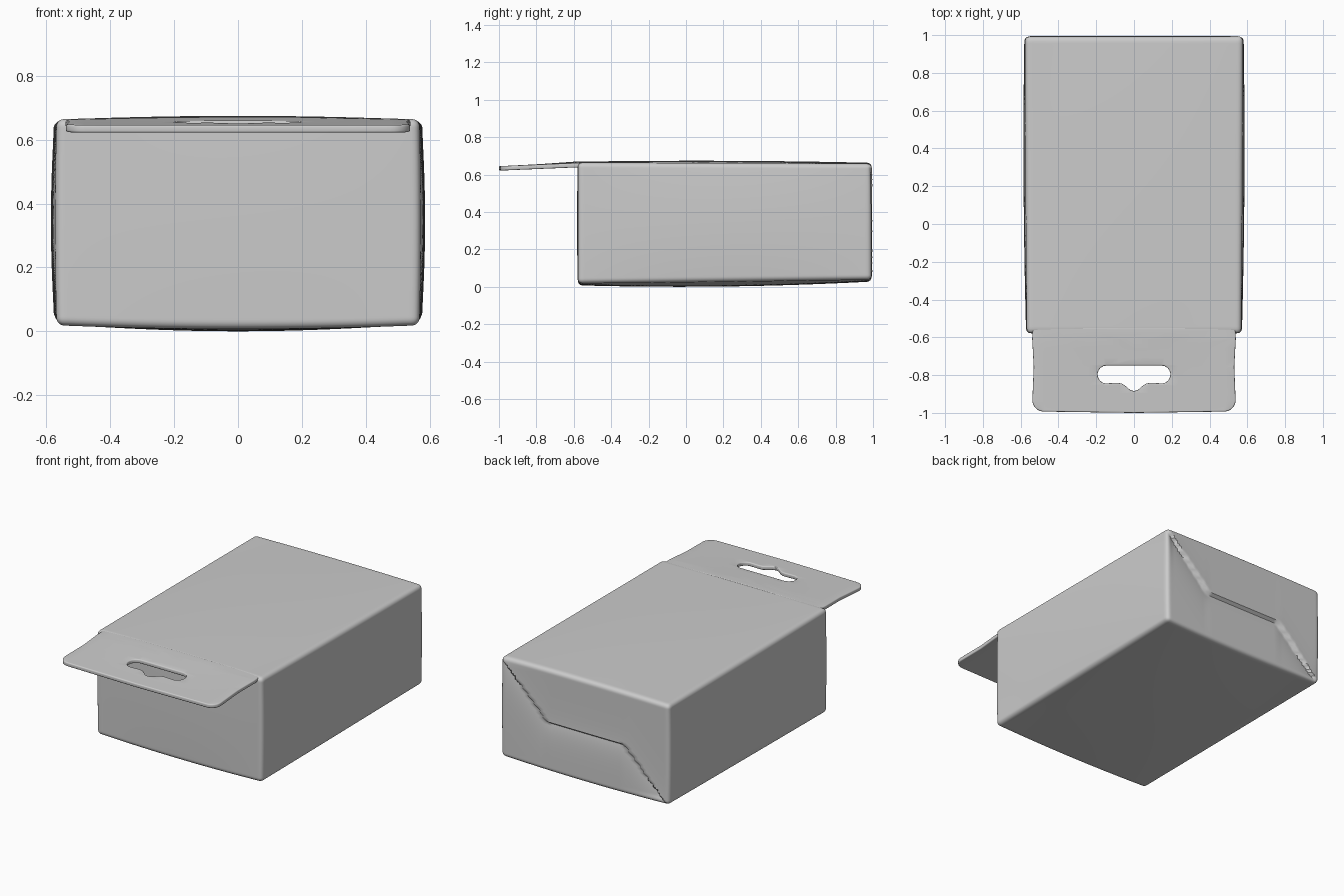
import bpy, bmesh, math
from mathutils import Vector

if "Cube" in bpy.data.objects:
    bpy.data.objects.remove(bpy.data.objects["Cube"])


def finish(bm, name, angle):
    mesh = bpy.data.meshes.new(name)
    bmesh.ops.recalc_face_normals(bm, faces=bm.faces)
    bm.to_mesh(mesh)
    bm.free()
    ob = bpy.data.objects.new(name, mesh)
    bpy.context.collection.objects.link(ob)
    bpy.ops.object.select_all(action='DESELECT')
    ob.select_set(True)
    bpy.context.view_layer.objects.active = ob
    bpy.ops.object.shade_smooth_by_angle(angle=math.radians(angle))
    return ob


def fold_height(x):
    # z-shaped seam of the tucked back panels
    if x > 0.26:
        return 0.33 + (x - 0.26)
    if x < -0.27:
        return 0.33 + (x + 0.27)
    return 0.33


# Carton body: rounded, slightly bulging box with a folded seam at the back
HALF = Vector((0.572, 0.785, 0.316))
R = 0.024
bm = bmesh.new()
bmesh.ops.create_cube(bm, size=2)
bmesh.ops.subdivide_edges(bm, edges=bm.edges[:], cuts=60, use_grid_fill=True)
for v in bm.verts:
    on_back = v.co.y > 0.999
    # pack the grid toward the edges, then round them
    p = Vector([HALF[i] * (0.4 * c + 0.6 * math.sin(c * math.pi / 2)) for i, c in enumerate(v.co)])
    inner = Vector([max(-HALF[i] + R, min(HALF[i] - R, p[i])) for i in range(3)])
    off = p - inner
    if off.length > 1e-9:
        p = inner + off.normalized() * R
    u, w, t = (p[i] / HALF[i] for i in range(3))
    # bulge of the sides, top and bottom
    x = p.x * (1 + 0.008 * w) * (1 + 0.022 * (1 - t * t) * (1 - 0.7 * w * w))
    y = 0.207 + p.y * (1 + 0.006 * (1 - t * t) * (1 - u * u) * (w < 0))
    z = 0.345 + p.z
    crown = (1 - u * u) * (1 - 0.6 * w * w)
    z += (0.013 * crown - 0.003 * w) if t > 0 and t >= 0.9 else 0
    if t < 0.9:
        k = (0.9 - t) / 1.9
        z += k * (0.010 * w - 0.027 * crown) + (1 - k) * (0.013 * crown - 0.003 * w)
    # seam step
    if on_back:
        d = z - fold_height(x)
        if not -0.27 <= x <= 0.26:
            d *= 0.7
        fade = max(0, min(1, (1 - abs(u)) / 0.08, (1 - abs(t)) / 0.12))
        y += fade * (0.004 * math.exp(-d / 0.06) if d > 0 else -0.016 * math.exp(d / 0.07))
    v.co = (x, y, z)
finish(bm, "carton_body", 50)


# Hang tab: flat outline with a euro slot, extruded and bent down
def arc(cx, cy, r, a0, a1, n=8):
    return [(cx + r * math.cos(math.radians(a0 + (a1 - a0) * i / n)),
             cy + r * math.sin(math.radians(a0 + (a1 - a0) * i / n))) for i in range(n + 1)]


half_tab = [(0.002, -0.987)] + arc(0.477, -0.925, 0.055, -90, 0) + [(0.525, -0.75), (0.533, -0.6), (0.53, -0.55)]
tab = half_tab + [(-x, y) for x, y in reversed(half_tab)]
half_slot = ([(0.0, -0.884), (0.025, -0.876), (0.045, -0.858), (0.068, -0.843), (0.09, -0.84)]
             + arc(0.145, -0.79, 0.054, -80, 90))
slot = half_slot + [(-x, y) for x, y in reversed(half_slot) if x > 0]

cu = bpy.data.curves.new("hang_tab_outline", 'CURVE')
cu.dimensions = '2D'
cu.fill_mode = 'BOTH'
cu.extrude = 0.006
cu.bevel_depth = 0.006
cu.bevel_resolution = 2
for pts in (tab, slot):
    s = cu.splines.new('POLY')
    s.points.add(len(pts) - 1)
    for q, (x, y) in zip(s.points, pts):
        q.co = (x, y, 0, 1)
    s.use_cyclic_u = True
outline = bpy.data.objects.new("hang_tab_outline", cu)
bpy.context.collection.objects.link(outline)
bpy.context.view_layer.update()
bm = bmesh.new()
bm.from_mesh(outline.evaluated_get(bpy.context.evaluated_depsgraph_get()).to_mesh())
bpy.data.objects.remove(outline)
bmesh.ops.remove_doubles(bm, verts=bm.verts, dist=1e-5)
cuts = [((0, -0.95 + 0.05 * i, 0), (0, 1, 0)) for i in range(9)]
cuts += [((-0.48 + 0.08 * i, 0, 0), (1, 0, 0)) for i in range(13)]
for co, no in cuts:
    bmesh.ops.bisect_plane(bm, geom=bm.verts[:] + bm.edges[:] + bm.faces[:], plane_co=co, plane_no=no)
for v in bm.verts:
    s = max(0, min(1, (v.co.y + 1) / 0.43))
    u = v.co.x / 0.535
    v.co.z += 0.633 + 0.018 * s + 0.008 * s * s * (1 - u * u)
    v.co.y = -1 + (v.co.y + 0.993) * 1.0
finish(bm, "hang_tab", 40)
